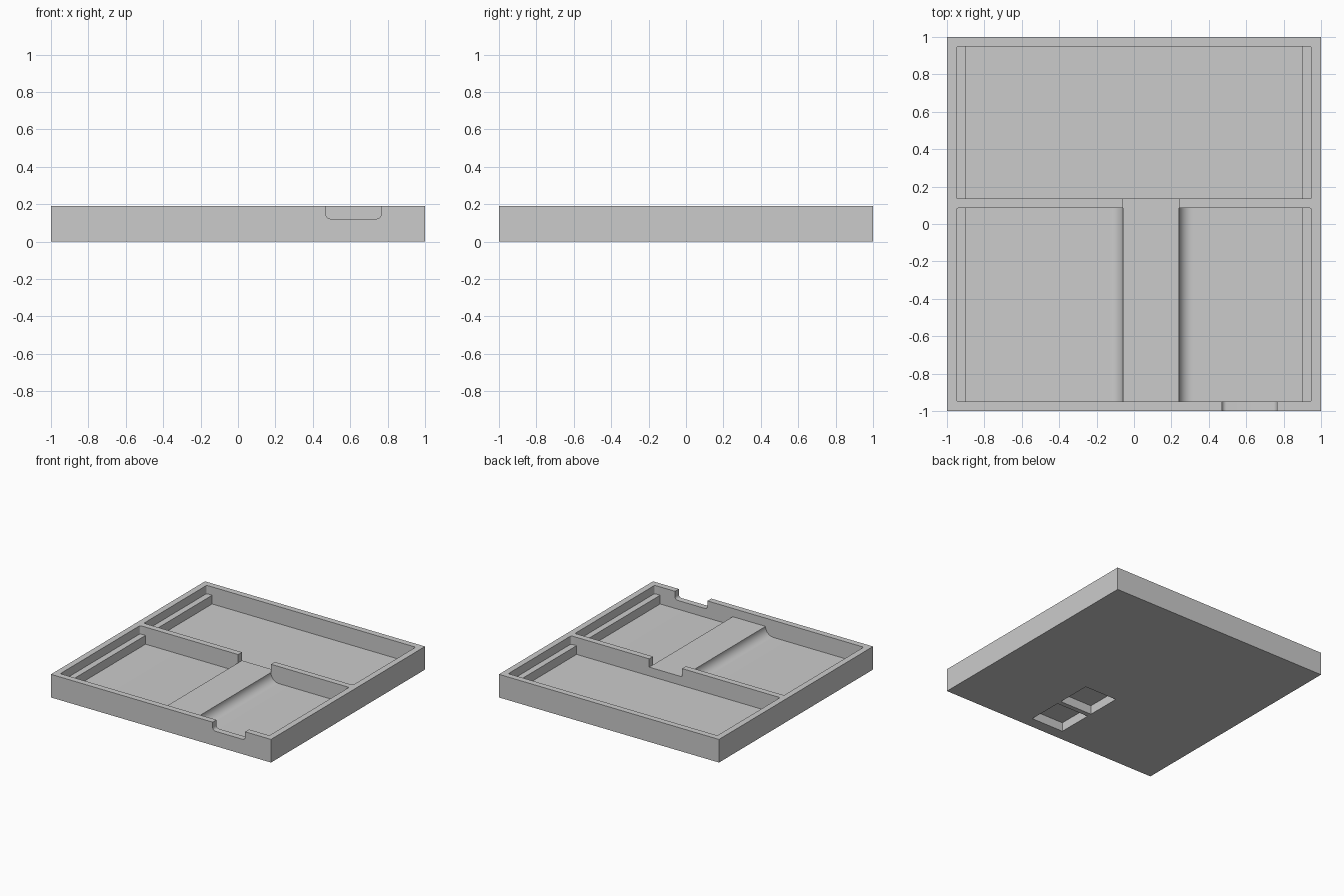
import bpy, math
from mathutils import Vector

cube = bpy.data.objects.get("Cube")
if cube:
    bpy.data.objects.remove(cube, do_unlink=True)

HEIGHT, STEP, FLOOR = 0.19, 0.122, 0.05   # rim, ledge and floor levels
ABOVE = 0.3                               # cutters reach past the rim
INNER, LEDGE = 0.95, 0.90                 # half widths inside the wall and ledges
RAMP = (-0.058, 0.24)                     # raised strip in x
FRONT, BACK = (-0.95, 0.085), (0.135, 0.95)  # compartments in y

grey = bpy.data.materials.new("plain_grey")
grey.use_nodes = True
grey.diffuse_color = (0.6, 0.6, 0.6, 1)
grey.node_tree.nodes["Principled BSDF"].inputs["Base Color"].default_value = (0.6, 0.6, 0.6, 1)


def prism(name, profile, start, end, axis):
    """Extrude a closed 2D profile along y (profile is x, z) or z (profile is x, y)."""
    def place(p, t):
        return (p[0], t, p[1]) if axis == "y" else (p[0], p[1], t)
    n = len(profile)
    verts = [place(p, t) for t in (start, end) for p in profile]
    faces = [list(range(n)), list(range(2 * n - 1, n - 1, -1))]
    faces += [(i, i + n, (i + 1) % n + n, (i + 1) % n) for i in range(n)]
    mesh = bpy.data.meshes.new(name)
    mesh.from_pydata(verts, [], faces)
    obj = bpy.data.objects.new(name, mesh)
    bpy.context.collection.objects.link(obj)
    bpy.context.view_layer.objects.active = obj
    bpy.ops.object.select_all(action="DESELECT")
    obj.select_set(True)
    bpy.ops.object.mode_set(mode="EDIT")
    bpy.ops.mesh.select_all(action="SELECT")
    bpy.ops.mesh.normals_make_consistent(inside=False)
    bpy.ops.object.mode_set(mode="OBJECT")
    return obj


def arc(cx, cy, r, a0, a1, steps):
    angles = [math.radians(a0 + (a1 - a0) * i / steps) for i in range(steps + 1)]
    return [(cx + r * math.cos(a), cy + r * math.sin(a)) for a in angles]


def rect(x0, x1, y0, y1):
    return [(x0, y0), (x1, y0), (x1, y1), (x0, y1)]


def rounded(x0, x1, y0, y1, r):
    corners = [(x1 - r, y1 - r), (x0 + r, y1 - r), (x0 + r, y0 + r), (x1 - r, y0 + r)]
    return [p for i, c in enumerate(corners) for p in arc(*c, r, 90 * i, 90 * i + 90, 4)]


tray = prism("tray", rect(-1, 1, -1, 1), 0, HEIGHT, "z")
cutters = []

# Shallow compartments down to ledge level
for y0, y1 in (FRONT, BACK):
    cutters.append(prism("compartment_cutter", rounded(-INNER, INNER, y0, y1, 0.012), STEP, ABOVE, "z"))

# Deep back well between the side ledges
cutters.append(prism("back_well_cutter", rect(-LEDGE, LEDGE, *BACK), FLOOR, ABOVE, "z"))

# Deep front wells, each with a concave sweep up to the raised strip
r = STEP - FLOOR
for edge, side in ((RAMP[0], -1), (RAMP[1], 1)):
    sweep = [(edge + side * (r + x), z) for x, z in arc(0, STEP, r, 180, 270, 12)]
    outline = [(edge, ABOVE)] + sweep + [(side * LEDGE, FLOOR), (side * LEDGE, ABOVE)]
    cutters.append(prism("front_well_cutter", outline, *FRONT, "y"))

# Gap in the divider, level with the raised strip
cutters.append(prism("divider_gap_cutter", rect(*RAMP, 0.04, 0.18), STEP, ABOVE, "z"))

# Round-bottomed notch in the front wall
x0, x1, nr = 0.47, 0.765, 0.025
notch = [(x0, ABOVE)] + arc(x0 + nr, STEP + nr, nr, 180, 270, 6)
notch += arc(x1 - nr, STEP + nr, nr, 270, 360, 6) + [(x1, ABOVE)]
cutters.append(prism("front_notch_cutter", notch, -1.1, -0.93, "y"))

# Two square recesses underneath the raised strip
for y0, y1 in ((-0.905, -0.61), (-0.57, -0.28)):
    cutters.append(prism("underside_recess_cutter", rect(-0.055, RAMP[1], y0, y1), -0.1, 0.073, "z"))

# Carve the tray
bpy.ops.object.select_all(action="DESELECT")
tray.select_set(True)
bpy.context.view_layer.objects.active = tray
for cutter in cutters:
    cutter.hide_render = True
    mod = tray.modifiers.new("carve", "BOOLEAN")
    mod.operation, mod.solver, mod.object = "DIFFERENCE", "EXACT", cutter
    bpy.ops.object.modifier_apply(modifier=mod.name)
    bpy.data.objects.remove(cutter, do_unlink=True)

tray.data.materials.clear()
tray.data.materials.append(grey)
bpy.ops.object.shade_smooth_by_angle(angle=math.radians(30))
